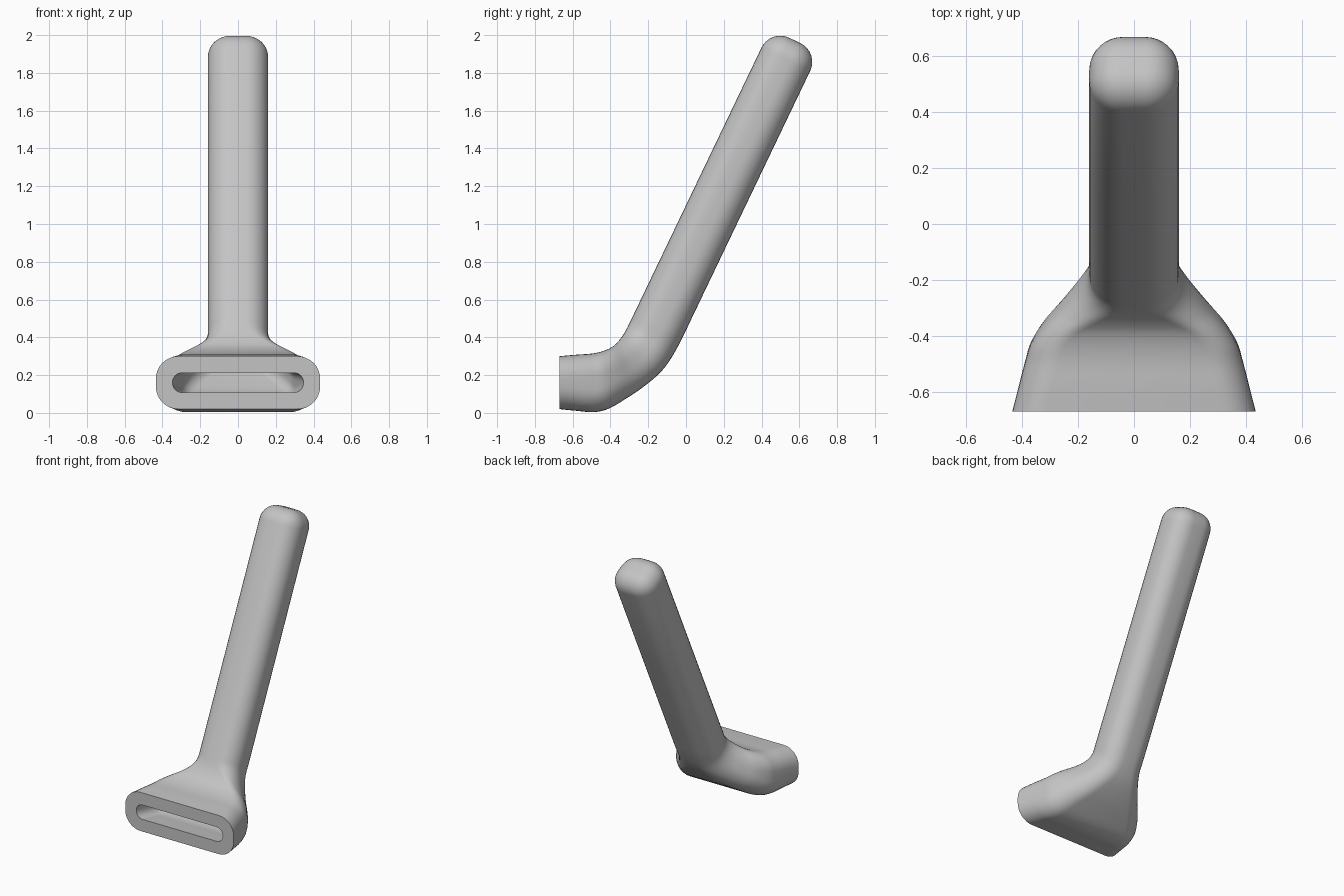
import bpy, bmesh, math
from mathutils import Vector

if "Cube" in bpy.data.objects:
    bpy.data.objects.remove(bpy.data.objects["Cube"])

ARC = 9  # points per rounded corner

# One grey for the whole model
grey = bpy.data.materials.new("plain_grey")
grey.diffuse_color = (0.55, 0.55, 0.55, 1)
grey.use_nodes = True
grey.node_tree.nodes["Principled BSDF"].inputs["Base Color"].default_value = grey.diffuse_color

# Handle axis: direction, across-direction and centre line in the y-z plane
D = Vector((0.432, 0.902)).normalized()
N = Vector((D.y, -D.x))


def axis(s):
    return D * s - N * 0.332


def tube(s):
    a, b = axis(s) - N * 0.143, axis(s) + N * 0.143
    return (a.x, a.y, b.x, b.y, 0.16)


# Stations: upper outline (y, z), lower outline (y, z), half width
stations = [
    (-0.67, 0.300, -0.67, 0.020, 0.435),
    (-0.58, 0.308, -0.58, 0.011, 0.412),
    (-0.50, 0.314, -0.49, 0.004, 0.390),
    (-0.44, 0.327, -0.41, 0.022, 0.368),
    (-0.39, 0.350, -0.32, 0.074, 0.322),
    (-0.355, 0.383, -0.225, 0.138, 0.256),
    (-0.325, 0.425, -0.135, 0.215, 0.195),
    (-0.302, 0.469, -0.075, 0.295, 0.163),
    tube(0.35), tube(0.45),
]


def smooth(pts, steps=5):
    """Catmull-Rom curve through the stations"""
    p = [Vector(q) for q in pts]
    p = [p[0] * 2 - p[1]] + p + [p[-1] * 2 - p[-2]]
    out = []
    for i in range(1, len(p) - 2):
        a, b, c, d = p[i - 1:i + 3]
        for k in range(steps):
            t = k / steps
            out.append((b * 2 + (c - a) * t + (a * 2 - b * 5 + c * 4 - d) * t * t
                        + (b * 3 - a - c * 3 + d) * t ** 3) * 0.5)
    return out + [p[-2]]


def section(bm, st, inset, radius):
    """Rounded rectangle ring spanning the upper and lower outline points"""
    top, low = Vector((st[0], st[1])), Vector((st[2], st[3]))
    mid, v = (top + low) / 2, (top - low).normalized()
    hx, hv = st[4] - inset, (top - low).length / 2 - inset
    r = min(radius, hx * 0.98, hv * 0.98)
    ring = []
    for q, (sx, sv) in enumerate(((1, 1), (-1, 1), (-1, -1), (1, -1))):
        for k in range(ARC):
            a = math.pi / 2 * (q + k / (ARC - 1))
            c = mid + v * (sv * (hv - r) + r * math.sin(a))
            ring.append(bm.verts.new((sx * (hx - r) + r * math.cos(a), c.x, c.y)))
    return ring


def bridge(bm, r1, r2):
    n = len(r1)
    for i in range(n):
        j = (i + 1) % n
        bm.faces.new((r1[i], r1[j], r2[j], r2[i]))


bm = bmesh.new()
path = smooth(stations)

# Outer skin: flared mouth, bend and straight handle
END, CAP = 2.027, 0.11
outer = [section(bm, s, 0, 0.12) for s in path]
outer.append(section(bm, tube(1.2), 0, 0.12))
# Rounded handle end
for k in range(9):
    a = math.pi / 2 * k / 8
    ins = CAP * (1 - math.cos(a))
    outer.append(section(bm, tube(END - CAP + CAP * math.sin(a)), ins, 0.12 - ins))
# Inner skin: slot opening that runs back into the handle
inner = [section(bm, s, 0.088, 0.051) for s in path]
inner.append(section(bm, tube(1.2), 0.088, 0.051))

rings = inner[::-1] + outer
for r1, r2 in zip(rings, rings[1:]):
    bridge(bm, r1, r2)
bm.faces.new(rings[0])
bm.faces.new(rings[-1])
bmesh.ops.recalc_face_normals(bm, faces=bm.faces[:])

mesh = bpy.data.meshes.new("nozzle_and_handle")
bm.to_mesh(mesh)
bm.free()
mesh.materials.append(grey)
obj = bpy.data.objects.new("nozzle_and_handle", mesh)
bpy.context.collection.objects.link(obj)
bpy.context.view_layer.objects.active = obj
obj.select_set(True)
bpy.ops.object.shade_smooth_by_angle(angle=math.radians(40))
